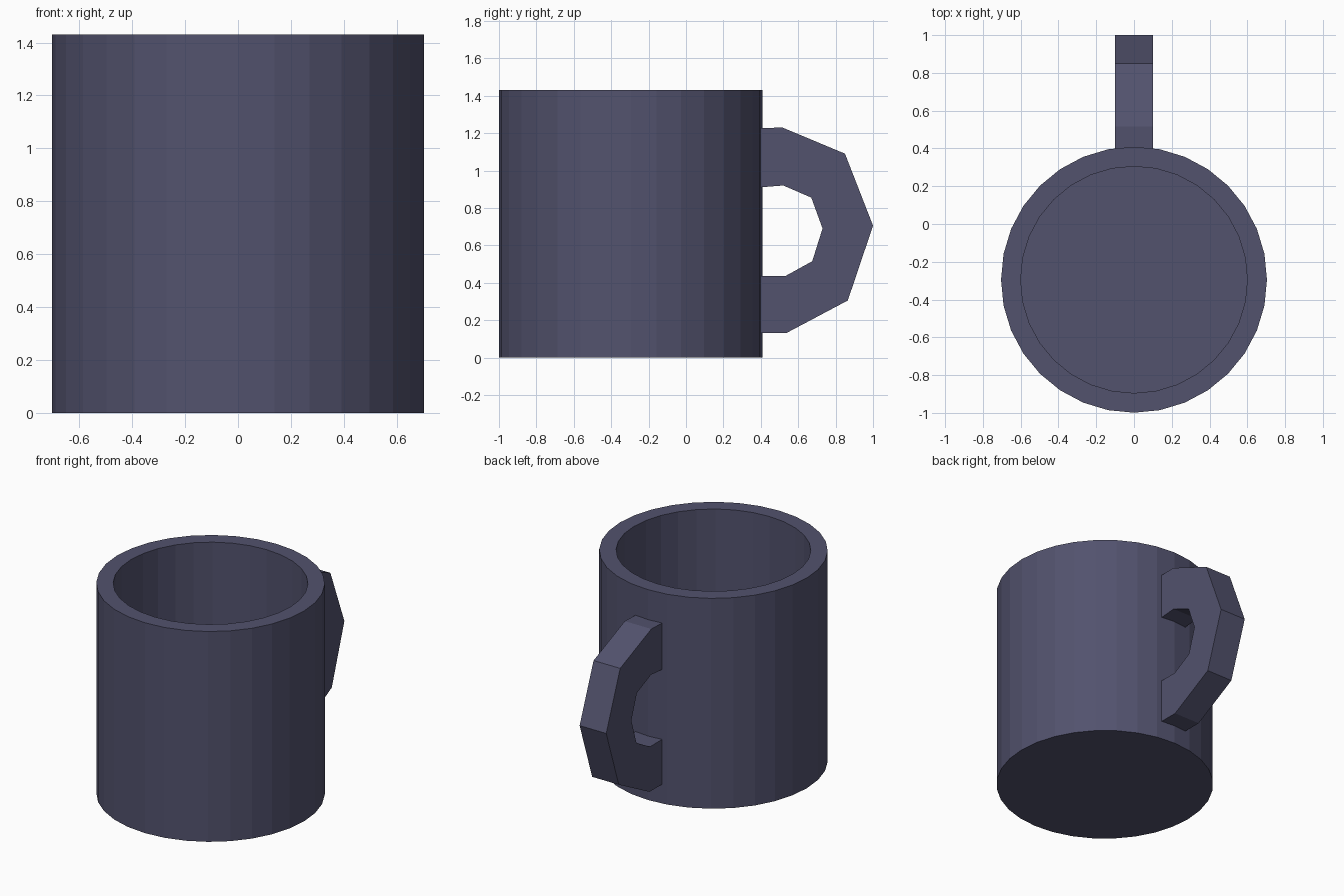
import bpy, bmesh, math

if "Cube" in bpy.data.objects:
    bpy.data.objects.remove(bpy.data.objects["Cube"])

SIDES, CY, HEIGHT = 32, -0.295, 1.43
R_OUT, R_IN, FLOOR = 0.704, 0.6, 0.11

mat = bpy.data.materials.new("dark_blue_ceramic")
mat.diffuse_color = (0.085, 0.085, 0.155, 1)
mat.use_nodes = True
mat.node_tree.nodes["Principled BSDF"].inputs["Base Color"].default_value = mat.diffuse_color


def finish(name, bm):
    bmesh.ops.recalc_face_normals(bm, faces=bm.faces)
    mesh = bpy.data.meshes.new(name)
    bm.to_mesh(mesh)
    bm.free()
    mesh.materials.append(mat)
    bpy.context.collection.objects.link(bpy.data.objects.new(name, mesh))


# Cup: outer wall, rim and inner wall as rings, capped at base and floor
bm = bmesh.new()
rings = []
for r, z in [(R_OUT, 0), (R_OUT, HEIGHT), (R_IN, HEIGHT), (R_IN, FLOOR)]:
    angles = [2 * math.pi * i / SIDES for i in range(SIDES)]
    rings.append([bm.verts.new((r * math.cos(a), CY + r * math.sin(a), z)) for a in angles])
for low, high in zip(rings, rings[1:]):
    for i in range(SIDES):
        j = (i + 1) % SIDES
        bm.faces.new((low[i], low[j], high[j], high[i]))
bm.faces.new(rings[0])
bm.faces.new(rings[-1])
finish("cup", bm)

# Handle: matching outer and inner (y, z) outlines, swept across the width
OUTER = [(0.36, 1.225), (0.515, 1.23), (0.85, 1.09), (1.0, 0.705),
         (0.865, 0.305), (0.535, 0.13), (0.36, 0.13)]
INNER = [(0.36, 0.907), (0.52, 0.92), (0.67, 0.855), (0.73, 0.69),
         (0.675, 0.515), (0.53, 0.435), (0.36, 0.435)]
HALF_WIDTH = 0.1
bm = bmesh.new()
sections = []
for o, n in zip(OUTER, INNER):
    corners = [(-HALF_WIDTH, *o), (HALF_WIDTH, *o), (HALF_WIDTH, *n), (-HALF_WIDTH, *n)]
    sections.append([bm.verts.new(c) for c in corners])
for a, b in zip(sections, sections[1:]):
    for i in range(4):
        j = (i + 1) % 4
        bm.faces.new((a[i], a[j], b[j], b[i]))
bm.faces.new(sections[0])
bm.faces.new(sections[-1])
finish("handle", bm)
